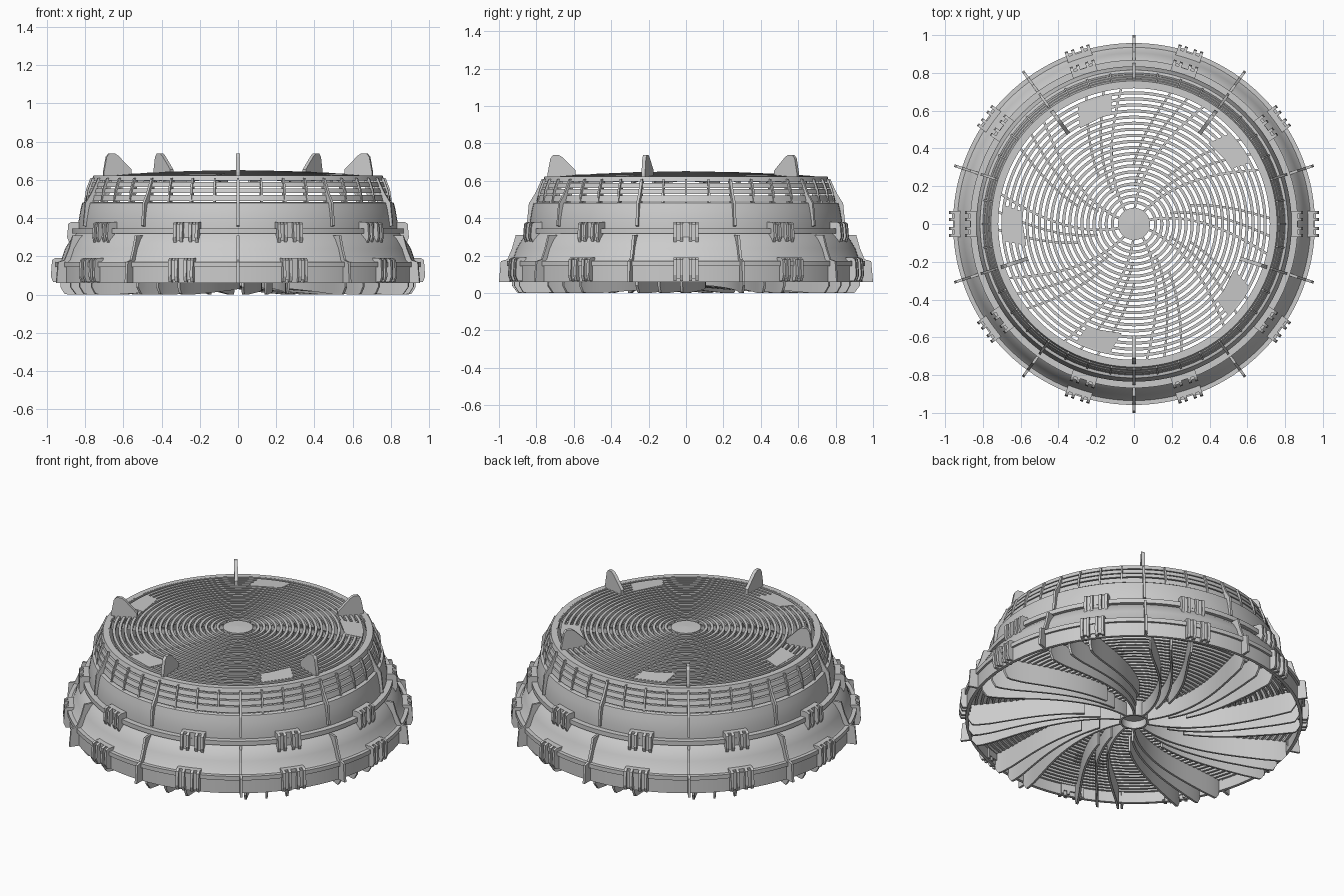
import bpy, bmesh
from math import sin, cos, radians, pi, sqrt

if "Cube" in bpy.data.objects:
    bpy.data.objects.remove(bpy.data.objects["Cube"])

SEG = 120


def finish(name, bm, smooth=True):
    bmesh.ops.recalc_face_normals(bm, faces=bm.faces)
    me = bpy.data.meshes.new(name)
    bm.to_mesh(me)
    bm.free()
    ob = bpy.data.objects.new(name, me)
    bpy.context.collection.objects.link(ob)
    if smooth:
        bpy.ops.object.select_all(action='DESELECT')
        bpy.context.view_layer.objects.active = ob
        ob.select_set(True)
        bpy.ops.object.shade_smooth_by_angle(angle=radians(35))
    return ob


def lathe(bm, prof):
    """Revolve a closed (r, z) section about z."""
    rows = [[bm.verts.new((r * cos(2 * pi * i / SEG), r * sin(2 * pi * i / SEG), z))
             for r, z in prof] for i in range(SEG)]
    n = len(prof)
    for i in range(SEG):
        a, b = rows[i], rows[(i + 1) % SEG]
        for j in range(n):
            k = (j + 1) % n
            bm.faces.new((a[j], b[j], b[k], a[k]))


def band(bm, r0, r1, z0, z1):
    lathe(bm, [(r0, z0), (r1, z0), (r1, z1), (r0, z1)])


def plate(bm, pts, t, deg, off=0.0):
    """Radial plate: (r, z) outline, thickness t, at an azimuth, shifted sideways by off."""
    c, s = cos(radians(deg)), sin(radians(deg))
    sides = [[bm.verts.new((r * c - o * s, r * s + o * c, z)) for r, z in pts]
             for o in (off - t / 2, off + t / 2)]
    bm.faces.new(sides[0])
    bm.faces.new(sides[1][::-1])
    n = len(pts)
    for j in range(n):
        k = (j + 1) % n
        bm.faces.new((sides[0][j], sides[0][k], sides[1][k], sides[1][j]))


def box(bm, r0, r1, z0, z1, w, deg, off=0.0):
    plate(bm, [(r0, z0), (r1, z0), (r1, z1), (r0, z1)], w, deg, off)


def vane(bm, deg, r0, r1, low, high, t, n=22):
    """Swirling blade between the heights low(r) and high(r)."""
    prev = first = None
    for i in range(n + 1):
        r = r0 + (r1 - r0) * i / n
        u = min(1.0, max(0.0, (r - 0.08) / 0.85))
        a = radians(deg + 32 * (1 - u) ** 1.5)
        row = []
        for o, z in ((-t / 2, low(r)), (t / 2, low(r)), (t / 2, high(r)), (-t / 2, high(r))):
            row.append(bm.verts.new((r * cos(a) - o * sin(a), r * sin(a) + o * cos(a), z)))
        if prev:
            for j in range(4):
                k = (j + 1) % 4
                bm.faces.new((prev[j], prev[k], row[k], row[j]))
        else:
            bm.faces.new(row)
        prev = row
    bm.faces.new(prev[::-1])


def dome(r):
    return 0.65 - 0.03 * (r / 0.74) ** 2


TEN = range(0, 360, 36)

# Lower flared shell and upper drum shell
bm = bmesh.new()
out = [(0.945, 0.06), (0.945, 0.16), (0.925, 0.18), (0.905, 0.24), (0.875, 0.29), (0.845, 0.32)]
lathe(bm, out + [(r - 0.018, z) for r, z in out[::-1]])
finish("lower_shell", bm)
bm = bmesh.new()
out = [(0.835, 0.32), (0.835, 0.38), (0.825, 0.44), (0.815, 0.48), (0.80, 0.485)]
lathe(bm, out + [(r - 0.016, z - 0.004) for r, z in out[::-1]])
finish("drum_shell", bm)

# Joining flanges
bm = bmesh.new()
band(bm, 0.92, 0.958, 0.145, 0.17)
band(bm, 0.82, 0.868, 0.318, 0.345)
finish("flanges", bm)

# Slotted shoulder made of stepped bands and short ribs
bm = bmesh.new()
for r, z0, z1 in ((0.80, 0.49, 0.522), (0.79, 0.53, 0.555), (0.778, 0.562, 0.588), (0.765, 0.596, 0.622)):
    lathe(bm, [(r - 0.016, z0), (r, z0), (r - 0.008, z1), (r - 0.024, z1)])
band(bm, 0.725, 0.757, 0.610, 0.622)
for k in range(40):
    plate(bm, [(0.77, 0.47), (0.806, 0.48), (0.795, 0.55), (0.772, 0.61), (0.74, 0.61)], 0.01, 9 * k)
finish("slotted_shoulder", bm)

# Upper domed ring grille and lower ring grille
bm = bmesh.new()
for i in range(20):
    r = 0.115 + i * 0.0322
    z = dome(r)
    band(bm, r - 0.008, r + 0.008, z - 0.018, z)
finish("upper_grille_rings", bm)
bm = bmesh.new()
for i in range(26):
    r = 0.115 + i * 0.0322
    band(bm, r - 0.007, r + 0.007, 0.125, 0.143)
finish("lower_grille_rings", bm)

# Spokes under the upper grille
bm = bmesh.new()
for a in TEN:
    vane(bm, a + 19.5, 0.07, 0.755, lambda r: dome(r) - 0.04, lambda r: dome(r) - 0.006, 0.012)
finish("upper_spokes", bm)

# Swirling vanes on the underside, in groups of three


def vane_low(r):
    z = 0.05 * max(0.0, 1 - r / 0.8)
    if r > 0.89:
        d = min(1.0, (r - 0.89) / 0.04)
        z += 0.04 * (1 - sqrt(1 - d * d))
    return z


bm = bmesh.new()
for a in TEN:
    for da, r0 in ((19.5, 0.07), (27, 0.2), (34.5, 0.3)):
        vane(bm, a + da, r0, 0.93, vane_low, lambda r: 0.13, 0.013, 30)
finish("underside_vanes", bm)

# Hubs
bm = bmesh.new()
lathe(bm, [(0.001, 0.632), (0.085, 0.632), (0.085, 0.648), (0.001, 0.652)])
finish("upper_hub", bm)
bm = bmesh.new()
lathe(bm, [(0.001, 0.09), (0.07, 0.09), (0.07, 0.045), (0.082, 0.045), (0.082, 0.145), (0.001, 0.145)])
finish("lower_hub", bm)

# Flat quadrilateral patches on both grilles
bm = bmesh.new()
for k in range(5):
    a = radians(180 + 72 * k)
    quad = ((0.69, -0.10), (0.60, -0.07), (0.57, 0.115), (0.69, 0.09))
    for flat in (None, 0.145):
        rows = []
        for dz in (-0.012, 0.002):
            rows.append([bm.verts.new((x * cos(a) - y * sin(a), x * sin(a) + y * cos(a),
                                       (flat or dome(sqrt(x * x + y * y))) + dz)) for x, y in quad])
        bm.faces.new(rows[0])
        bm.faces.new(rows[1])
        for j in range(4):
            m = (j + 1) % 4
            bm.faces.new((rows[0][j], rows[0][m], rows[1][m], rows[1][j]))
finish("grille_patches", bm, False)

# Upright tabs on top
bm = bmesh.new()
for k in range(5):
    plate(bm, [(0.59, 0.62), (0.74, 0.60), (0.74, 0.64), (0.725, 0.72), (0.71, 0.738), (0.68, 0.738),
               (0.66, 0.725), (0.59, 0.655)], 0.02, 270 + 72 * k)
finish("top_tabs", bm, False)

# Outer radial fins
bm = bmesh.new()
for a in TEN:
    plate(bm, [(0.84, 0.31), (0.91, 0.31), (0.93, 0.24), (0.955, 0.18), (0.99, 0.17), (1.0, 0.06),
               (0.93, 0.06), (0.91, 0.2)], 0.014, a + 18)
    plate(bm, [(0.75, 0.60), (0.775, 0.60), (0.808, 0.53), (0.84, 0.48), (0.852, 0.36), (0.81, 0.35),
               (0.80, 0.47)], 0.014, a + 18)
finish("outer_fins", bm, False)

# Ribbed clips on both flanges
bm = bmesh.new()
for a in TEN:
    for r, z0, z1 in ((0.937, 0.065, 0.19), (0.852, 0.27, 0.38)):
        box(bm, r - 0.02, r + 0.014, z0 + 0.02, z1, 0.13, a)
        for off in (-0.06, -0.025, 0.025, 0.06):
            plate(bm, [(r - 0.02, z0), (r + 0.03, z0), (r + 0.042, z0 + 0.03), (r + 0.036, z1 - 0.01),
                       (r + 0.02, z1), (r - 0.02, z1)], 0.016, a, off)
        for off in (-0.043, 0.043):
            box(bm, r, r + 0.027, z0 + 0.01, z1 - 0.01, 0.03, a, off)
finish("clips", bm, False)
